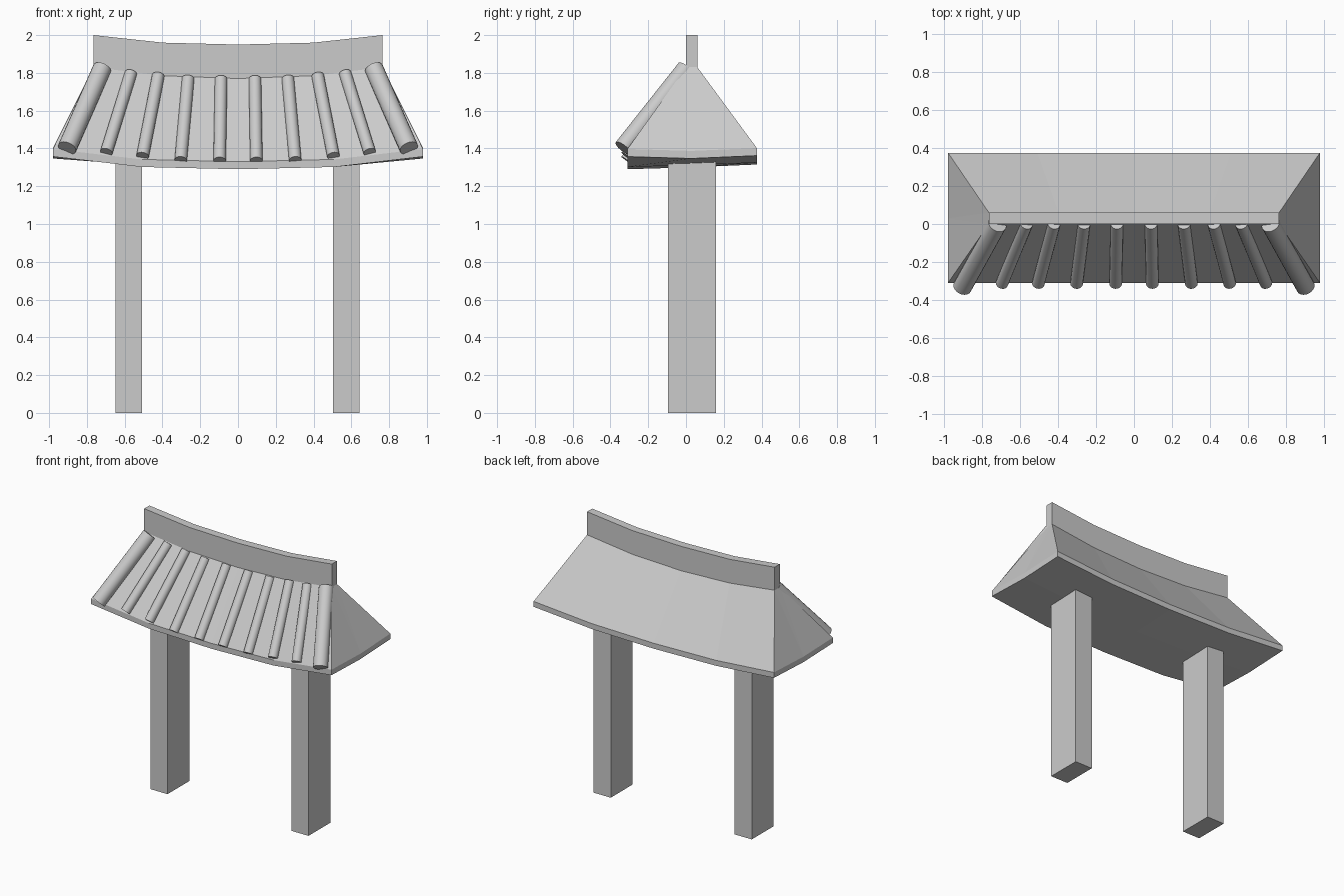
import bpy
from mathutils import Vector

if "Cube" in bpy.data.objects:
    bpy.data.objects.remove(bpy.data.objects["Cube"])


def make_object(name, verts, faces):
    mesh = bpy.data.meshes.new(name)
    mesh.from_pydata(verts, [], faces)
    obj = bpy.data.objects.new(name, mesh)
    bpy.context.collection.objects.link(obj)
    return obj


def loft(name, sections, caps=True):
    """Skin equal-length closed loops running along +x."""
    n = len(sections[0])
    verts = [p for s in sections for p in s]
    faces = []
    for i in range(len(sections) - 1):
        for j in range(n):
            a, b = i * n + j, i * n + (j + 1) % n
            faces.append((a, a + n, b + n, b))
    if caps:
        faces.append(tuple(range(n)))
        faces.append(tuple(range(len(verts) - 1, len(verts) - n - 1, -1)))
    return verts, faces


def fix_normals(obj):
    import bmesh
    bm = bmesh.new()
    bm.from_mesh(obj.data)
    bmesh.ops.recalc_face_normals(bm, faces=bm.faces)
    bm.to_mesh(obj.data)
    bm.free()


def tube(name, bottom, top, radius):
    a, b = Vector(bottom), Vector(top)
    axis = b - a
    bpy.ops.mesh.primitive_cylinder_add(vertices=20, radius=radius, depth=axis.length,
                                        location=(a + b) / 2,
                                        rotation=axis.to_track_quat('Z', 'Y').to_euler())
    bpy.context.object.name = name
    bpy.ops.object.shade_smooth_by_angle()


# Sagging hipped roof: (side fraction, front / middle / back underside heights, ridge height)
stations = [(0.0, 1.29, 1.30, 1.315, 1.77),
            (0.52, 1.302, 1.312, 1.325, 1.785),
            (1.0, 1.357, 1.347, 1.362, 1.83)]
stations = [(-s[0], *s[1:]) for s in reversed(stations[1:])] + stations
EAVE, RIDGE, T = 0.98, 0.765, 0.04
FRONT, MID, BACK = -0.31, 0.03, 0.375

sections = []
for s, zf, zm, zb, zr in stations:
    xe, xr = s * EAVE, s * RIDGE
    sections.append([(xe, FRONT, zf), (xe, MID, zm), (xe, BACK, zb), (xe, BACK, zb + T),
                     (xr, 0.06, zr), (xr, 0.0, zr), (xe, FRONT, zf + T)])
verts, faces = loft("roof", sections, caps=False)
# Hip ends, folded at the middle of the eave
for base, station in ((0, stations[0]), (7 * (len(stations) - 1), stations[-1])):
    m = len(verts)
    verts.append((station[0] * EAVE, MID, station[2] + T))
    for f in ((0, 1, m, 6), (1, 2, 3, m), (m, 3, 4), (m, 4, 5), (m, 5, 6)):
        faces.append(tuple(k if k == m else k + base for k in f))
roof = make_object("roof", verts, faces)
fix_normals(roof)

# Ridge wall
sections = []
for (s, _, _, _, zr), zt in zip(stations, (2.0, 1.96, 1.95, 1.96, 2.0)):
    x = s * RIDGE
    sections.append([(x, 0, zr - 0.01), (x, 0.06, zr - 0.01), (x, 0.06, zt), (x, 0, zt)])
ridge = make_object("ridge_wall", *loft("ridge_wall", sections))
fix_normals(ridge)

# Round roof tiles: bottom x, bottom y, bottom z, top x, top z, radius
tiles = [(0.097, -0.315, 1.335, 0.09, 1.768, 0.033),
         (0.303, -0.315, 1.338, 0.264, 1.77, 0.033),
         (0.505, -0.315, 1.36, 0.422, 1.785, 0.033),
         (0.697, -0.315, 1.38, 0.567, 1.798, 0.033),
         (0.905, -0.333, 1.402, 0.72, 1.822, 0.05)]
for side, label in ((-1, "left"), (1, "right")):
    for i, (xb, yb, zb, xt, zt, r) in enumerate(tiles):
        tube(f"roof_tile_{label}_{i + 1}", (side * xb, yb, zb), (side * xt, 0.0, zt), r)

# Gate posts
for side, label in ((-1, "left"), (1, "right")):
    bpy.ops.mesh.primitive_cube_add(size=1, location=(side * 0.575 - 0.003, 0.032, 0.67))
    post = bpy.context.object
    post.name = f"post_{label}"
    post.scale = (0.14, 0.255, 1.34)
